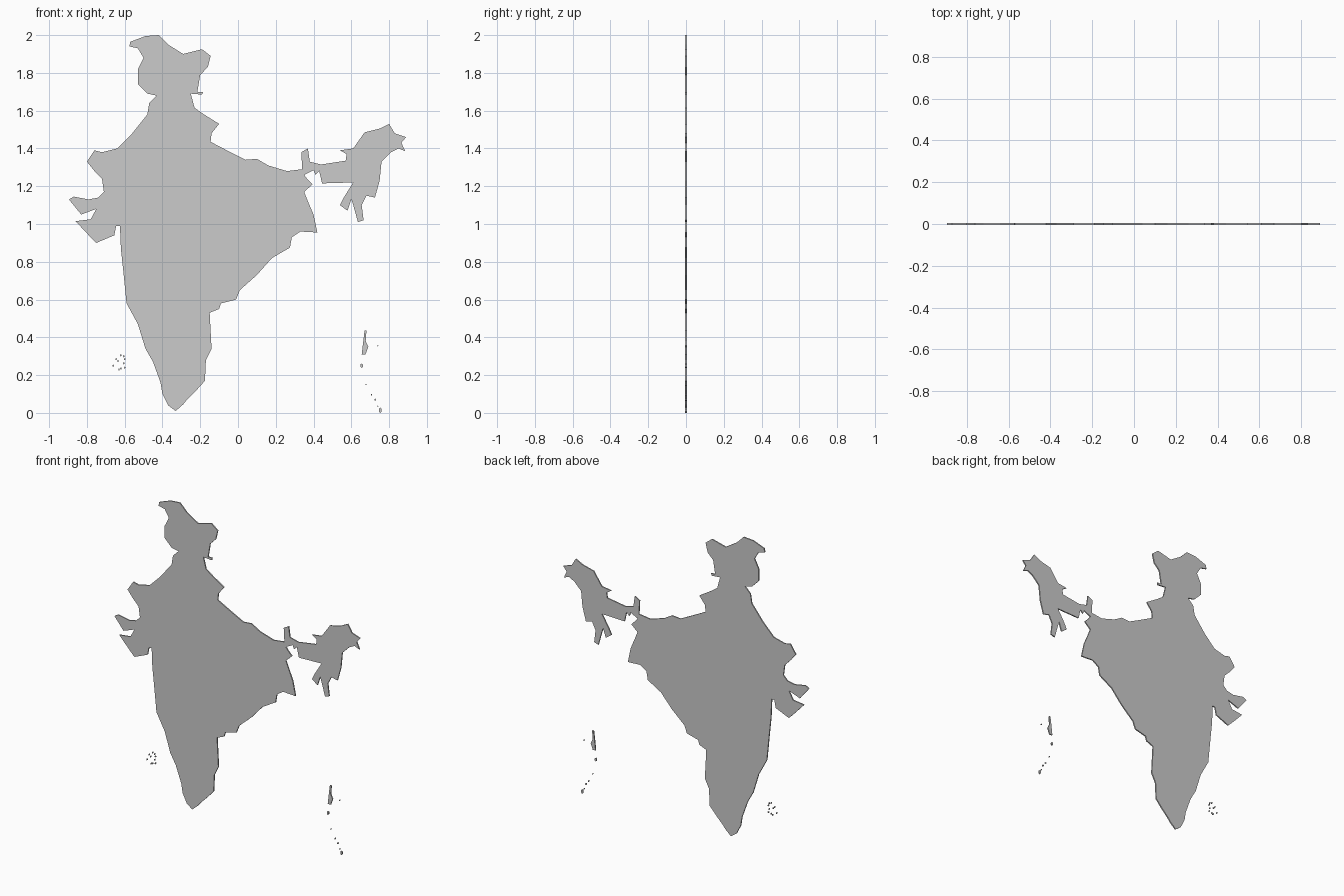
import bpy, bmesh, math

T = 0.008  # plate thickness


def plate(name, outlines):
    """Extrude flat x/z outlines into a thin plate centred on y = 0."""
    bm = bmesh.new()
    for pts in outlines:
        face = bm.faces.new([bm.verts.new((x, -T / 2, z)) for x, z in pts])
        ext = bmesh.ops.extrude_face_region(bm, geom=[face], use_keep_orig=True)
        moved = [v for v in ext["geom"] if isinstance(v, bmesh.types.BMVert)]
        bmesh.ops.translate(bm, verts=moved, vec=(0, T, 0))
    bmesh.ops.recalc_face_normals(bm, faces=bm.faces)
    mesh = bpy.data.meshes.new(name)
    bm.to_mesh(mesh)
    bm.free()
    obj = bpy.data.objects.new(name, mesh)
    bpy.context.collection.objects.link(obj)
    return obj


def islet(x, z, rx, rz, n=6):
    return [(x + rx * math.cos(i * math.tau / n + math.pi / 2),
             z + rz * math.sin(i * math.tau / n + math.pi / 2)) for i in range(n)]


# Main land mass: clockwise from the southern tip
plate("mainland", [[
    (-.33, .01), (-.37, .04), (-.40, .10), (-.41, .16), (-.45, .27), (-.49, .34),
    (-.53, .47), (-.59, .58), (-.605, .73), (-.62, .87), (-.625, .99),
    (-.645, .99), (-.655, .94), (-.75, .90), (-.79, .94), (-.86, 1.015),
    (-.78, 1.025), (-.75, 1.08), (-.83, 1.05), (-.895, 1.13), (-.87, 1.145),
    (-.79, 1.13), (-.74, 1.14), (-.71, 1.17), (-.72, 1.24), (-.76, 1.28),
    (-.80, 1.33), (-.76, 1.39), (-.72, 1.38), (-.64, 1.40), (-.56, 1.48),
    (-.48, 1.58), (-.47, 1.64), (-.43, 1.68),
    (-.25, 1.69), (-.23, 1.615), (-.18, 1.58), (-.10, 1.53), (-.14, 1.48),
    (-.145, 1.435), (-.04, 1.38), (.04, 1.34), (.10, 1.345), (.16, 1.31),
    (.26, 1.28), (.34, 1.29), (.35, 1.26), (.365, 1.24), (.395, 1.21), (.35, 1.17),
    (.37, 1.12), (.40, 1.05), (.42, .955), (.33, .96), (.285, .93), (.275, .875),
    (.18, .82), (.10, .73), (.01, .65), (-.01, .60), (-.09, .58), (-.10, .55),
    (-.15, .53), (-.14, .34), (-.17, .28), (-.175, .17), (-.22, .12), (-.27, .07),
    (-.29, .045)]])

# Northern mountain region, joined at the neck
plate("northern_region", [[
    (-.43, 1.68), (-.48, 1.69), (-.53, 1.74), (-.53, 1.82), (-.50, 1.88),
    (-.53, 1.93), (-.575, 1.94), (-.57, 1.965), (-.49, 1.995), (-.42, 2.0),
    (-.37, 1.95), (-.29, 1.90), (-.19, 1.925), (-.145, 1.89), (-.16, 1.83),
    (-.20, 1.79), (-.215, 1.70), (-.185, 1.70), (-.19, 1.685), (-.25, 1.69)]])

# North-eastern region, joined through the narrow corridor
plate("northeast_region", [[
    (.34, 1.29), (.335, 1.38), (.37, 1.40), (.38, 1.33), (.44, 1.315), (.57, 1.335),
    (.575, 1.37), (.54, 1.39), (.61, 1.40), (.67, 1.485), (.75, 1.505), (.80, 1.53),
    (.83, 1.48), (.89, 1.46), (.865, 1.43), (.885, 1.385), (.85, 1.40), (.81, 1.38),
    (.76, 1.33), (.75, 1.23), (.725, 1.14), (.68, 1.15), (.655, 1.10), (.665, 1.02),
    (.635, 1.01), (.61, 1.10), (.60, 1.13), (.58, 1.07), (.54, 1.10), (.56, 1.14),
    (.61, 1.22), (.445, 1.215), (.43, 1.28), (.41, 1.26), (.40, 1.285), (.35, 1.26)]])

# Eastern island chain
main_island = [(.67, .435), (.68, .435), (.676, .38), (.69, .35), (.675, .31),
               (.655, .31), (.662, .37)]
east = [(.655, .25, .008, .012), (.74, .355, .003, .004), (.677, .15, .003, .004),
        (.707, .095, .004, .005), (.727, .07, .005, .006), (.74, .035, .003, .004),
        (.753, .014, .008, .014)]
plate("eastern_islands", [main_island] + [islet(*i) for i in east])

# Western island group
west = [(-.62, .305), (-.605, .30), (-.635, .275), (-.60, .285), (-.605, .262),
        (-.62, .235), (-.66, .25), (-.63, .23), (-.645, .285), (-.60, .24)]
plate("western_islands", [islet(x, z, .004, .006) for x, z in west])
